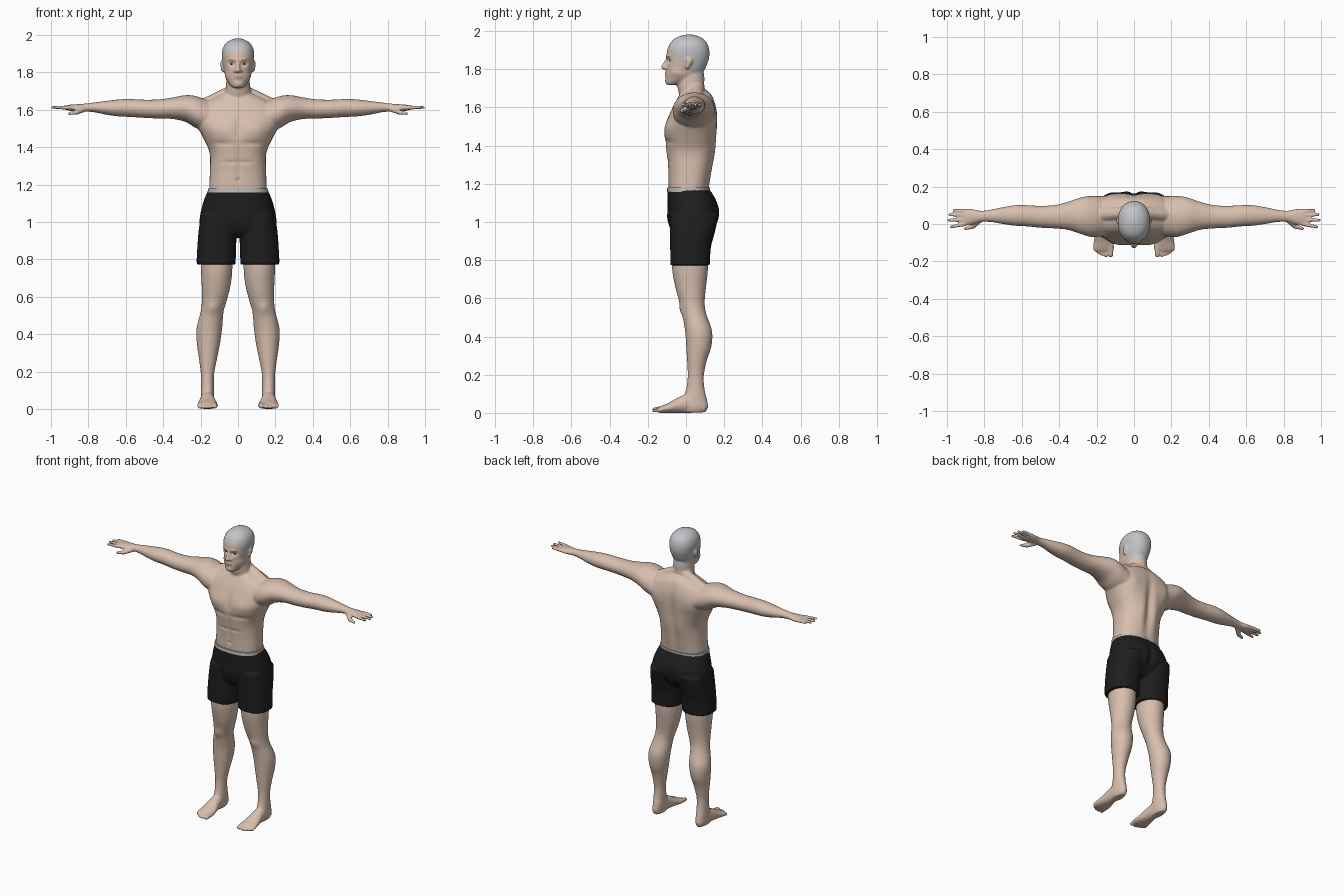
import bpy, bmesh, math
from mathutils import Vector, Matrix

if "Cube" in bpy.data.objects:
    bpy.data.objects.remove(bpy.data.objects["Cube"])


def material(name, rgb):
    mat = bpy.data.materials.new(name)
    mat.use_nodes = True
    mat.diffuse_color = (*rgb, 1)
    mat.node_tree.nodes["Principled BSDF"].inputs["Base Color"].default_value = (*rgb, 1)
    return mat


skin = material("skin", (.68, .52, .42))
hair = material("cropped_grey_hair", (.54, .55, .57))
black = material("black_fabric", (.013, .013, .013))
band = material("grey_elastic", (.5, .5, .5))
white = material("eye_white", (.6, .57, .54))
dark = material("dark_iris", (.04, .03, .025))
lip = material("lip", (.52, .33, .27))
brow = material("brow", (.3, .24, .2))


def resample(rows, steps=6):
    """Catmull-Rom interpolation between section rows."""
    result = []
    last = len(rows) - 1
    for i in range(last):
        a, b, c, d = rows[max(i - 1, 0)], rows[i], rows[i + 1], rows[min(i + 2, last)]
        for k in range(steps):
            t = k / steps
            result.append([q + t / 2 * (r - p + t * (2 * p - 5 * q + 4 * r - s + t * (3 * (q - r) + s - p)))
                           for p, q, r, s in zip(a, b, c, d)])
    return result + [list(rows[-1])]


def loft(bm, rows, axis="z", power=2.0, side=1, sides=40):
    """Skin oval sections: position along the axis, then low/high on the other two axes."""
    rings = []
    for t, a0, a1, b0, b1 in resample(rows):
        ring = []
        for k in range(sides):
            angle = math.tau * k / sides
            c, s = math.cos(angle), math.sin(angle)
            c = math.copysign(abs(c) ** (2 / power), c)
            s = math.copysign(abs(s) ** (2 / power), s)
            u, v = (a0 + a1 + (a1 - a0) * c) / 2, (b0 + b1 + (b1 - b0) * s) / 2
            x, y, z = {"x": (t, u, v), "y": (u, t, v), "z": (u, v, t)}[axis]
            ring.append(bm.verts.new((x * side, y, z)))
        rings.append(ring)
    faces = [bm.faces.new(rings[0]), bm.faces.new(rings[-1])]
    for lower, upper in zip(rings, rings[1:]):
        for k in range(sides):
            j = (k + 1) % sides
            faces.append(bm.faces.new((lower[k], lower[j], upper[j], upper[k])))
    bmesh.ops.recalc_face_normals(bm, faces=faces)


def centred(rows):
    return [(z, -h, h, front, back) for z, h, front, back in rows]


def ball(bm, centre, radii):
    place = Matrix.Translation(centre) @ Matrix.Diagonal((*radii, 1))
    bmesh.ops.create_icosphere(bm, subdivisions=2, radius=1, matrix=place)


def digit(bm, start, end, r0, r1, side, steps=10):
    """Rounded tapering rod made of overlapping balls."""
    for k in range(steps + 1):
        p = Vector(start).lerp(Vector(end), k / steps)
        ball(bm, (p.x * side, p.y, p.z), [r0 + (r1 - r0) * k / steps] * 3)


def make_object(name, bm, mats):
    mesh = bpy.data.meshes.new(name)
    bm.to_mesh(mesh)
    bm.free()
    ob = bpy.data.objects.new(name, mesh)
    bpy.context.collection.objects.link(ob)
    for mat in mats:
        mesh.materials.append(mat)
    mesh.shade_smooth()
    return ob


def fuse(ob, voxel, smoothing, dents, mats):
    """Melt overlapping volumes into one surface, then push soft dents and bulges."""
    ob.modifiers.new("fuse", "REMESH").voxel_size = voxel
    soft = ob.modifiers.new("soften", "SMOOTH")
    soft.factor, soft.iterations = .5, smoothing
    bpy.context.view_layer.update()
    mesh = bpy.data.meshes.new_from_object(ob.evaluated_get(bpy.context.evaluated_depsgraph_get()))
    ob.modifiers.clear()
    ob.data = mesh
    for v in mesh.vertices:
        x, y, z = abs(v.co.x), v.co.y, v.co.z
        for (cx, cy, cz), (rx, ry, rz), (dx, dy) in dents:
            d = ((x - cx) / rx) ** 2 + ((y - cy) / ry) ** 2 + ((z - cz) / rz) ** 2
            if d < 6:
                v.co.x += math.copysign(dx, v.co.x) * math.exp(-d)
                v.co.y += dy * math.exp(-d)
    mesh.materials.clear()
    for mat in mats:
        mesh.materials.append(mat)
    mesh.shade_smooth()


# Torso, neck and head
bm = bmesh.new()
loft(bm, centred([(1.12, .15, -.085, .115), (1.18, .154, -.092, .12), (1.28, .15, -.094, .134),
                  (1.37, .152, -.103, .152), (1.45, .186, -.112, .16), (1.52, .222, -.102, .164),
                  (1.58, .235, -.08, .162), (1.63, .2, -.055, .15), (1.665, .13, -.035, .135),
                  (1.69, .07, -.02, .11)]), power=2.4)
loft(bm, centred([(1.62, .09, -.02, .12), (1.7, .068, -.044, .098), (1.76, .062, -.05, .096),
                  (1.8, .06, -.05, .09)]))
loft(bm, centred([(1.717, .022, -.1, -.06), (1.73, .04, -.105, -.01), (1.76, .061, -.106, .06),
                  (1.79, .07, -.105, .092), (1.82, .077, -.104, .108), (1.86, .084, -.102, .121),
                  (1.9, .087, -.099, .122), (1.935, .079, -.084, .111), (1.962, .058, -.058, .087),
                  (1.978, .028, -.018, .05), (1.982, .008, .01, .025)]), power=2.15)
# Nose, lips and chin
digit(bm, (0, -.1, 1.852), (0, -.119, 1.811), .008, .013, 1)
ball(bm, (0, -.099, 1.775), (.025, .016, .012))
ball(bm, (0, -.088, 1.738), (.027, .024, .019))

for side in (1, -1):
    ball(bm, (.013 * side, -.108, 1.808), (.009, .012, .009))
    # Ears
    ball(bm, (.086 * side, .016, 1.842), (.01, .018, .022))
    ball(bm, (.083 * side, .008, 1.818), (.009, .012, .018))
    # Trapezius
    digit(bm, (.03, .06, 1.7), (.2, .05, 1.612), .036, .04, side)
    # Arms and palms
    loft(bm, [(.13, -.06, .14, 1.47, 1.64), (.22, -.07, .15, 1.5, 1.672), (.28, -.055, .143, 1.535, 1.678),
              (.35, -.032, .12, 1.551, 1.666), (.42, -.024, .102, 1.553, 1.656), (.5, -.02, .097, 1.557, 1.654),
              (.58, -.012, .101, 1.562, 1.658), (.64, -.009, .1, 1.565, 1.655), (.7, 0, .09, 1.573, 1.648),
              (.77, .011, .076, 1.587, 1.639), (.82, .011, .071, 1.591, 1.633), (.86, 0, .079, 1.592, 1.63),
              (.9, -.009, .082, 1.595, 1.627), (.92, -.006, .077, 1.6, 1.622)], "x", side=side)
    # Fingers and thumb
    for base, tip, length in ((.069, .073, .963), (.047, .05, .985), (.023, .02, .991), (0, -.016, .978)):
        digit(bm, (.905, base, 1.612), (length, tip, 1.613), .0125, .009, side)
    digit(bm, (.82, .025, 1.604), (.862, -.013, 1.587), .016, .014, side)
    digit(bm, (.862, -.013, 1.587), (.903, -.025, 1.58), .014, .009, side)
    # Legs
    loft(bm, [(.9, .035, .195, -.07, .11), (.76, .03, .198, -.073, .115), (.66, .04, .194, -.056, .105),
              (.58, .06, .193, -.035, .098), (.52, .077, .2, -.02, .106), (.43, .085, .222, -.005, .136),
              (.35, .096, .22, .001, .133), (.27, .112, .209, .006, .108), (.19, .127, .199, .009, .093),
              (.12, .129, .198, 0, .098), (.07, .128, .199, -.02, .11), (.03, .13, .199, -.03, .115),
              (.003, .137, .19, -.02, .102)], side=side)
    # Feet and toes
    loft(bm, [(.1, .14, .19, .004, .05), (.03, .13, .198, 0, .1), (-.03, .122, .205, 0, .086),
              (-.09, .11, .215, 0, .053), (-.13, .107, .22, 0, .036), (-.145, .113, .213, .003, .028)],
         "y", side=side)
    for x, reach, r in ((.124, -.166, .0155), (.15, -.169, .0115), (.17, -.163, .011),
                        (.188, -.153, .011), (.205, -.14, .011)):
        digit(bm, (x, -.12, r + .007), (x, reach, r), r, r * .9, side)

body = make_object("body", bm, [skin])
fuse(body, .006, 4, [
    ((0, .16, 1.42), (.028, .08, .17), (0, -.017)),         # spine
    ((.05, .15, 1.3), (.03, .06, .12), (0, .006)),          # lower back
    ((.13, .15, 1.53), (.05, .05, .07), (0, .009)),         # shoulder blades
    ((0, -.11, 1.5), (.016, .06, .07), (0, .008)),          # breastbone
    ((.1, -.09, 1.495), (.07, .06, .045), (0, -.011)),      # chest
    ((.08, -.1, 1.42), (.07, .06, .016), (0, .006)),        # under chest
    ((0, -.1, 1.29), (.013, .05, .1), (0, .006)),           # belly line
    ((.04, -.1, 1.32), (.04, .05, .009), (0, .004)),        # belly crease
    ((0, -.095, 1.225), (.009, .03, .009), (0, .008)),      # navel
    ((.033, -.1, 1.845), (.019, .03, .012), (0, .012)),     # eye sockets
    ((.025, -.1, 1.866), (.03, .03, .009), (0, -.005)),     # brow ridge
    ((.06, -.06, 1.782), (.02, .04, .018), (-.006, 0)),     # cheek hollows
    ((0, -.114, 1.775), (.02, .02, .004), (0, .005)),       # mouth line
    ((.138, -.02, .54), (.03, .03, .03), (0, -.008)),       # kneecaps
], [skin, hair, lip, brow])


def hairline(y):
    """Height of the hair edge at a given depth of the head."""
    marks = ((-.12, 1.925), (-.075, 1.912), (-.05, 1.85), (0, 1.835), (.03, 1.79), (.065, 1.752), (.2, 1.75))
    for (y0, z0), (y1, z1) in zip(marks, marks[1:]):
        if y <= y1:
            return z0 + (z1 - z0) * (y - y0) / (y1 - y0)
    return marks[-1][1]


# Hair, brows and lips by position on the head
for face in body.data.polygons:
    x, y, z = abs(face.center.x), face.center.y, face.center.z
    if z < 1.74 or x > .15:
        continue
    ear = x > .084 and -.01 < y < .04 and z < 1.866
    if z > hairline(y) and not ear:
        face.material_index = 1
    elif y < -.1 and x < .022 and 1.767 < z < 1.783:
        face.material_index = 2
    elif y < -.06 and .014 < x < .052 and abs(z - 1.866 + (x - .03) ** 2 * 5) < .004:
        face.material_index = 3

# Eyes
for side, label in ((1, "left"), (-1, "right")):
    for part, y, radii, mat in (("eye", -.074, (.013, .013, .007), white),
                                ("iris", -.082, (.0055, .0065, .0055), dark)):
        bm = bmesh.new()
        ball(bm, (.033 * side, y, 1.845), radii)
        make_object(f"{label}_{part}", bm, [mat])

# Shorts
bm = bmesh.new()
loft(bm, centred([(1.17, .16, -.097, .124), (1.12, .181, -.096, .156), (1.06, .198, -.093, .175),
                  (1., .205, -.088, .166), (.95, .18, -.075, .13), (.92, .12, -.05, .1)]), power=2.3)
for side in (1, -1):
    loft(bm, [(1.04, .012, .198, -.086, .172), (.95, .007, .211, -.084, .152), (.87, .01, .217, -.083, .131),
              (.8, .012, .221, -.082, .126), (.773, .013, .221, -.081, .126)], power=2.3, side=side)
shorts = make_object("shorts", bm, [black])
fuse(shorts, .008, 2, [((0, .17, 1.03), (.02, .07, .07), (0, -.016)),
                       ((0, -.09, 1.02), (.05, .05, .05), (0, -.008))], [black])

# Waistband
bm = bmesh.new()
loft(bm, centred([(1.158, .162, -.099, .126), (1.18, .161, -.098, .126)]), power=2.4, sides=64)
waistband = make_object("waistband", bm, [band])
bpy.context.view_layer.objects.active = waistband
waistband.select_set(True)
bpy.ops.object.shade_smooth_by_angle(angle=math.radians(40))
